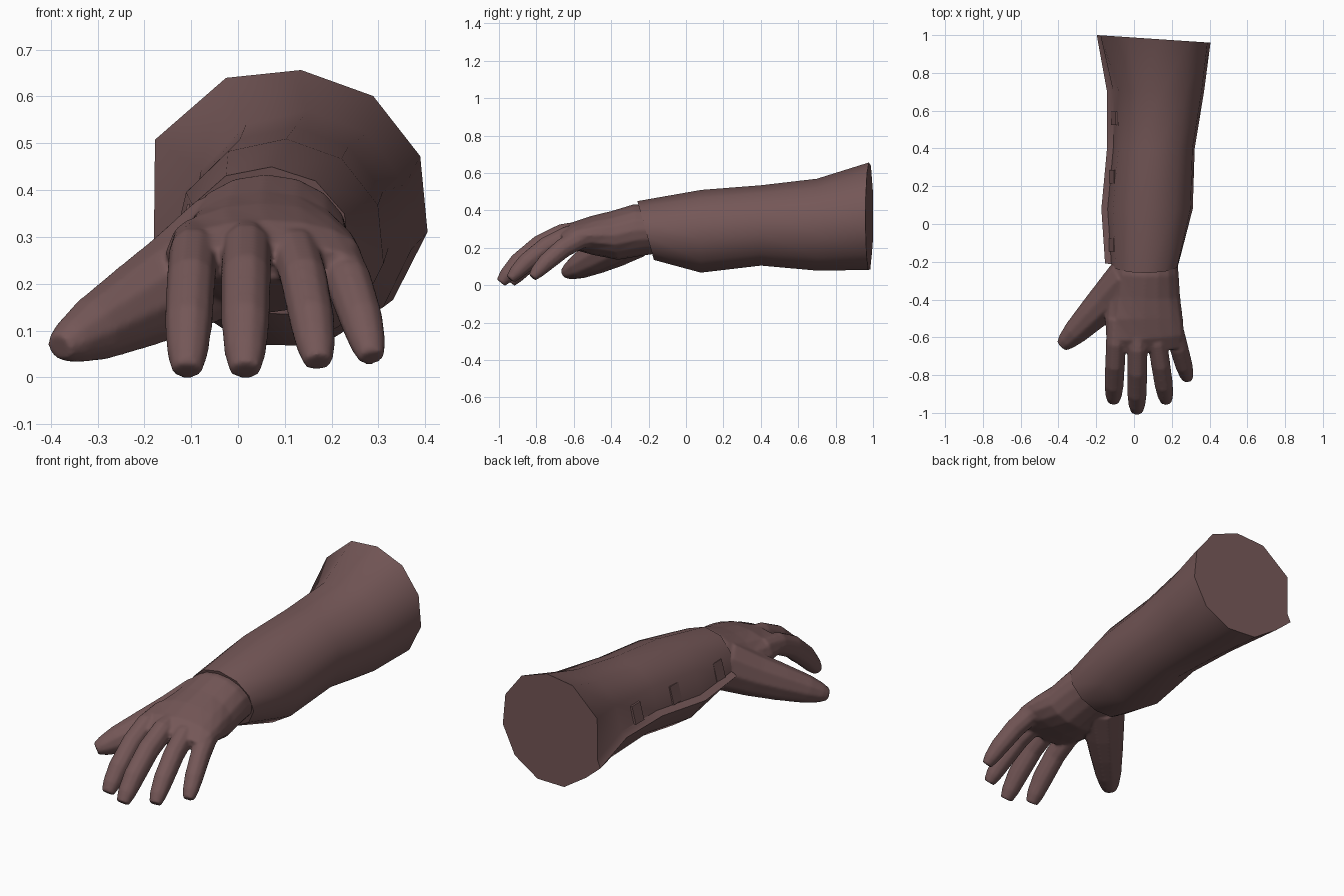
import bpy, bmesh, math
from mathutils import Vector

if "Cube" in bpy.data.objects:
    bpy.data.objects.remove(bpy.data.objects["Cube"])

leather = bpy.data.materials.new("dusty_brown")
leather.diffuse_color = (0.175, 0.095, 0.095, 1)
leather.use_nodes = True
leather.node_tree.nodes["Principled BSDF"].inputs["Base Color"].default_value = leather.diffuse_color


def loft(name, rings):
    """Skin a list of closed rings and cap both ends."""
    bm = bmesh.new()
    vs = [[bm.verts.new(p) for p in r] for r in rings]
    for a, b in zip(vs, vs[1:]):
        for i in range(len(a)):
            bm.faces.new((a[i - 1], a[i], b[i], b[i - 1]))
    bm.faces.new(vs[0])
    bm.faces.new(vs[-1])
    bmesh.ops.recalc_face_normals(bm, faces=bm.faces)
    me = bpy.data.meshes.new(name)
    bm.to_mesh(me)
    bm.free()
    me.materials.append(leather)
    ob = bpy.data.objects.new(name, me)
    bpy.context.collection.objects.link(ob)
    return ob


def tube(name, path, n):
    """Elliptical tube along a path of (centre, half width, half height)."""
    pts = [Vector(p[0]) for p in path]
    rings = []
    for i, (_, w, h) in enumerate(path):
        t = (pts[min(i + 1, len(pts) - 1)] - pts[max(i - 1, 0)]).normalized()
        side = t.cross(Vector((0, 0, 1))).normalized()
        up = side.cross(t)
        rings.append([pts[i] + side * w * math.cos(k * math.tau / n)
                      + up * h * math.sin(k * math.tau / n) for k in range(n)])
    return loft(name, rings)


def finger(name, base, tip, r0, r1, curl):
    """Tapering finger that droops from base to tip by a power curve."""
    path = []
    for t in (0, 0.3, 0.55, 0.8, 0.93, 1):
        drop = t ** curl
        r = (r0 + (r1 - r0) * t) * (1 - 0.38 * t ** 12)
        p = [b + (e - b) * k for b, e, k in zip(base, tip, (t, t, drop))]
        path.append((p, r, r * (1.08 - 0.2 * t ** 8)))
    return tube(name, path, 10)


# Sleeve: oval stations (y, x min, x max, z min, z max) with an open seam on the left
stations = [(-0.215, -0.12, 0.24, 0.13, 0.45),
            (0.08, -0.14, 0.315, 0.06, 0.51),
            (0.40, -0.11, 0.325, 0.098, 0.535),
            (0.70, -0.11, 0.375, 0.07, 0.57),
            (0.987, -0.18, 0.41, 0.072, 0.657)]
rings = []
for j, (y, x0, x1, z0, z1) in enumerate(stations):
    ring = []
    for i in range(12):
        a = math.radians(183 - i * 355 / 11)
        x = (x0 + x1) / 2 + math.cos(a) * (x1 - x0) / 2
        z = (z0 + z1) / 2 + math.sin(a) * (z1 - z0) / 2
        if i == 11:                       # lower flap sticks out past the seam
            x -= 0.02 if j == 4 else 0.035
        if j == 4 and i == 1:             # sharp upper corner of the opening
            x -= 0.035
        if j == 4 and i in (0, 11):       # seam dips at the open end
            z = 0.29 if i == 0 else 0.25
        if j == 4 and i == 2:
            z += 0.018
        slant = (-0.045 * math.sin(a), 0, 0, 0, -0.067 * x)[j]
        ring.append((x, y + slant, z))
    rings.append(ring)
sleeve = loft("sleeve", rings)
sleeve.select_set(True)
bpy.context.view_layer.objects.active = sleeve
bpy.ops.object.shade_smooth_by_angle(angle=math.radians(40))
sleeve.select_set(False)

# Small fastening tabs along the seam
for i, y in enumerate((0.56, 0.25, -0.11)):
    x, z = -0.122 + 0.02 * abs(y), 0.33 + 0.04 * y
    loft(f"seam_tab_{i + 1}", [[(x + dx + s * 0.012, y + u * 0.035, z + s * 0.045)
                                for s, u in ((-1, -1), (-1, 1), (1, 1), (1, -1))]
                               for dx in (0, 0.012)])

# Hand parts, blended into one skin
palm = [((0.06, -0.12, 0.30), 0.165, 0.125), ((0.06, -0.26, 0.295), 0.177, 0.14),
        ((0.055, -0.38, 0.267), 0.19, 0.132), ((0.052, -0.5, 0.267), 0.207, 0.105),
        ((0.06, -0.6, 0.262), 0.207, 0.075), ((0.065, -0.67, 0.245), 0.185, 0.04)]
hand = tube("hand", palm, 16)
fingers = [finger("index_finger", (-0.09, -0.5, 0.285), (-0.109, -0.938, 0.014), 0.053, 0.053, 2.1),
           finger("middle_finger", (0.02, -0.52, 0.295), (0.015, -0.99, 0.014), 0.053, 0.054, 2.1),
           finger("ring_finger", (0.105, -0.5, 0.285), (0.171, -0.94, 0.032), 0.053, 0.05, 2),
           finger("little_finger", (0.18, -0.45, 0.275), (0.285, -0.822, 0.042), 0.055, 0.046, 1.9),
           finger("thumb", (-0.02, -0.28, 0.27), (-0.382, -0.645, 0.064), 0.122, 0.056, 0.9)]
for ob in fingers + [hand]:
    ob.select_set(True)
bpy.context.view_layer.objects.active = hand
bpy.ops.object.join()
remesh = hand.modifiers.new("blend", 'REMESH')
remesh.mode = 'VOXEL'
remesh.voxel_size = 0.007
remesh.use_smooth_shade = True
relax = hand.modifiers.new("relax", 'SMOOTH')
relax.iterations = 8
